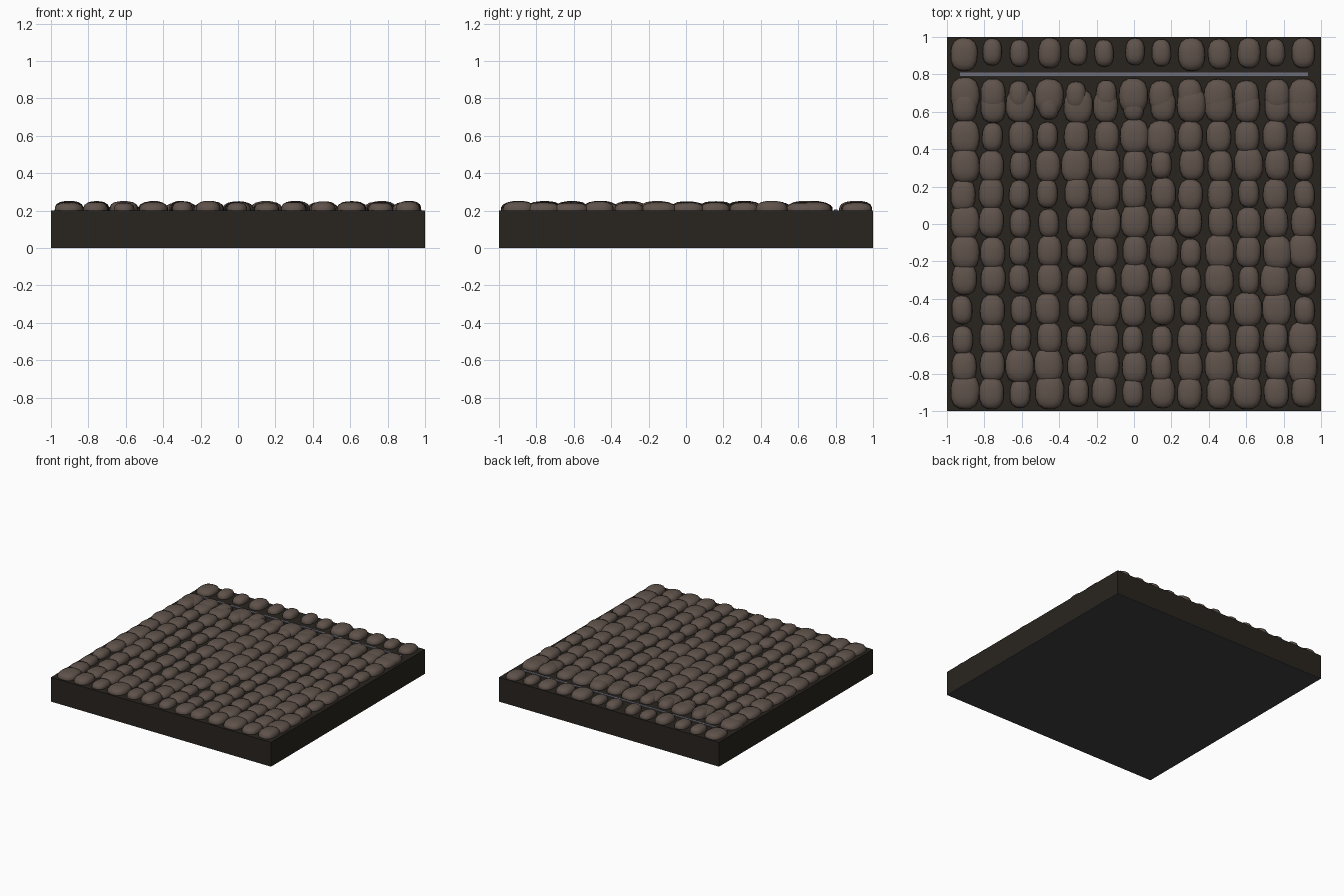
import bpy, bmesh, random
from math import copysign
from mathutils import Matrix, Vector

if "Cube" in bpy.data.objects:
    bpy.data.objects.remove(bpy.data.objects["Cube"])

random.seed(7)


def material(name, rgb):
    m = bpy.data.materials.new(name)
    m.diffuse_color = (*rgb, 1)
    m.use_nodes = True
    m.node_tree.nodes["Principled BSDF"].inputs["Base Color"].default_value = m.diffuse_color
    return m


def finish(name, bm, mat, smooth=False):
    me = bpy.data.meshes.new(name)
    bm.to_mesh(me)
    bm.free()
    for p in me.polygons:
        p.use_smooth = smooth
    me.materials.append(mat)
    ob = bpy.data.objects.new(name, me)
    bpy.context.collection.objects.link(ob)
    return ob


def box(name, size, centre, mat):
    bm = bmesh.new()
    bmesh.ops.create_cube(bm, size=1)
    for v in bm.verts:
        v.co = Vector(v.co[i] * size[i] + centre[i] for i in range(3))
    return finish(name, bm, mat)


mortar = material("mortar", (0.022, 0.018, 0.014))
underside = material("underside", (0.05, 0.052, 0.055))
metal = material("strip_metal", (0.16, 0.16, 0.2))
stone = material("stone", (0.115, 0.085, 0.07))

# slab with a thin bottom plate
box("underside_plate", (2, 2, 0.004), (0, 0, 0.002), underside)
box("mortar_slab", (2, 2, 0.196), (0, 0, 0.102), mortar)
# drain strip between the kerb row and the paving
box("drain_strip", (1.86, 0.02, 0.014), (0, 0.8, 0.199), metal)

# stone sizes per row, front to back: (y, small / medium / large pattern)
rows = [
    (-0.90, "LMSLSMSMMMLMM"), (-0.76, "MMLLSMMSMLMML"),
    (-0.615, "SMSMSLSSMMMML"), (-0.46, "SMSMSLMMSMLLS"),
    (-0.30, "MMSMSSLSSLSLS"), (-0.15, "LMSMSMMLSLMLL"),
    (0.01, "LMSSMLLMMMMMM"), (0.16, "MMSSMLMMMMSMS"),
    (0.315, "LMSMLLMSMMLMS"), (0.465, "LSMSMMLLMMMMM"),
    (0.63, "MMLSLMSMLLMML"), (0.685, "LMSLSSLMMLMML"),
    (0.915, "LSSMSSSSLMMSM"),
]
half = {"S": (0.055, 0.077), "M": (0.066, 0.086), "L": (0.077, 0.094)}

# cobblestones: squarish rounded domes sunk into the mortar
stones = bmesh.new()
for y, pattern in rows:
    for i, s in enumerate(pattern):
        w, d = half[s]
        if y > 0.9:
            w, d = w * 0.93, d * 0.94
        h = random.uniform(0.038, 0.048)
        x = (i - 6) * 0.152 + random.uniform(-0.008, 0.008)
        x = max(-0.98 + w, min(0.98 - w, x))
        yy = y + random.uniform(-0.007, 0.007)
        yy = max(-0.99 + d, min(0.995 - d, yy))
        new = bmesh.ops.create_uvsphere(stones, u_segments=16, v_segments=10, radius=1)["verts"]
        for v in new:
            n = sum(abs(c) ** 2.7 for c in v.co) ** (-1 / 2.7)
            c = v.co * n
            v.co = Vector((c.x * w, c.y * d, c.z * h))
        rot = Matrix.Rotation(random.uniform(-0.05, 0.05), 4, "Z")
        bmesh.ops.transform(stones, verts=new, matrix=Matrix.Translation((x, yy, 0.204)) @ rot)
finish("cobblestones", stones, stone, True)
